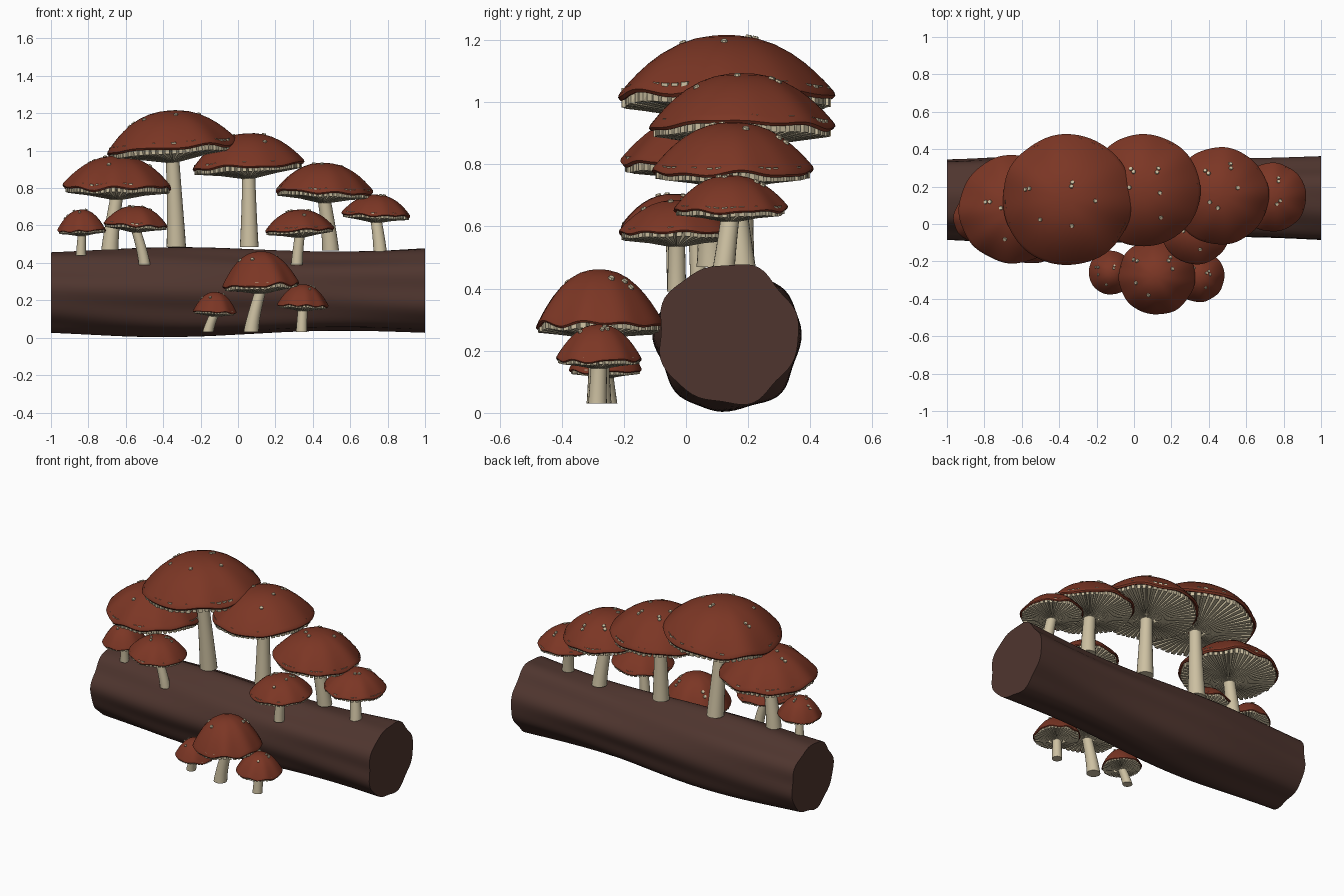
import bpy, bmesh, math, random
from math import sin, cos, pi
from mathutils import Vector, Matrix, Euler

random.seed(7)
if "Cube" in bpy.data.objects:
    bpy.data.objects.remove(bpy.data.objects["Cube"], do_unlink=True)


def material(name, rgb):
    m = bpy.data.materials.new(name)
    m.use_nodes = True
    m.diffuse_color = (*rgb, 1)
    m.node_tree.nodes["Principled BSDF"].inputs["Base Color"].default_value = (*rgb, 1)
    return m


RED = material("cap_red", (0.20, 0.037, 0.018))
CREAM = material("gill_cream", (0.61, 0.53, 0.36))
BROWN = material("bark_brown", (0.078, 0.036, 0.028))


def finish(bm, name, mat, matrix=None, smooth=True):
    me = bpy.data.meshes.new(name)
    bm.to_mesh(me)
    bm.free()
    me.materials.append(mat)
    ob = bpy.data.objects.new(name, me)
    bpy.context.collection.objects.link(ob)
    if matrix:
        ob.matrix_world = matrix
    if smooth:
        bpy.ops.object.select_all(action="DESELECT")
        ob.select_set(True)
        bpy.context.view_layer.objects.active = ob
        bpy.ops.object.shade_smooth_by_angle(angle=math.radians(50))
    return ob


def loft(rings, cap_first=False, cap_last=False):
    """Skin a list of closed point rings."""
    bm = bmesh.new()
    vs = [[bm.verts.new(p) for p in ring] for ring in rings]
    n = len(vs[0])
    for a, b in zip(vs, vs[1:]):
        for j in range(n):
            k = (j + 1) % n
            bm.faces.new((a[j], b[j], b[k], a[k]))
    if cap_first:
        bm.faces.new(vs[0])
    if cap_last:
        bm.faces.new(vs[-1][::-1])
    return bm


# Fallen log, gently swollen and fluted
def log_ring(x, n=72):
    base = 0.222 + 0.013 * cos(pi * (x + 0.35) / 0.85)
    ring = []
    for j in range(n):
        a = 2 * pi * j / n
        r = base + 0.006 * sin(5 * a + 1.6 * x) + 0.005 * sin(8 * a - 2.2 * x + 1)
        ring.append((x, 0.135 + r * cos(a), 0.247 - 0.008 * cos(2 * x + 0.7) + r * sin(a)))
    return ring


finish(loft([log_ring(1 - i / 20) for i in range(41)], True, True), "log", BROWN)


def mushroom(tag, centre, r, top, base, r_base, r_top, tilt):
    centre, base = Vector(centre), Vector(base)
    height = top - centre.z
    place = Matrix.Translation(centre) @ Euler((0, tilt, 0)).to_matrix().to_4x4()
    lobes = [(k, random.uniform(0.3, 1), random.uniform(0, 6.28)) for k in (3, 5, 7, 9)]

    def wave(a):
        return sum(w * sin(k * a + p) for k, w, p in lobes) / 2

    # Domed cap with a rippled, tucked rim
    def dome(t, a, dz=0.0, fold=None):
        w = wave(a) * min(t, 1) ** 3
        q = fold or t
        z = height * (1 - t ** 2.3) + r * (dz + 0.045 * w)
        rr = r * q * (1 + 0.012 * w)
        return Vector((rr * cos(a), rr * sin(a), z))

    n = 72
    angles = [2 * pi * j / n for j in range(n)]
    rings = [[dome(t, a) for a in angles]
             for t in (0.02, 0.15, 0.3, 0.45, 0.6, 0.72, 0.82, 0.9, 0.96, 0.99)]
    for fold, dz in ((1.0, -0.02), (0.975, -0.05), (0.92, -0.03), (0.88, 0.03)):
        rings.append([dome(1, a, dz, fold) for a in angles])
    finish(loft(rings, True), tag + "_cap", RED, place)

    # Pleated gills: broad lands split by narrow grooves
    pleats = 56 if r > 0.22 else 40
    wall, outer, middle, inner = [], [], [], []
    for i in range(pleats):
        reach = random.uniform(0.93, 0.965)
        for f, groove in ((0.0, 0), (0.62, 0), (0.72, 1), (0.9, 1)):
            a = 2 * pi * (i + f) / pleats
            w = 0.02 * wave(a)
            rad = reach - 0.06 * groove

            def point(q, z):
                return Vector((r * q * cos(a), r * q * sin(a), r * z))
            wall.append(point(rad, 0.06 + w))
            outer.append(point(rad, -0.115 + w + 0.09 * groove))
            middle.append(point(0.5, -0.175 + 0.09 * groove))
            inner.append(point(0.1, -0.25))
    finish(loft([wall, outer, middle, inner]), tag + "_gills", CREAM, place, smooth=False)

    # Stem, leaning and flared at its foot
    head = centre + place.to_3x3() @ Vector((0, 0, -0.12 * r))
    stem = []
    for i in range(9):
        s = 1 - i / 8
        c = base.lerp(head, s)
        c.x = base.x + (head.x - base.x) * s ** 1.3
        rad = r_top + (r_base - r_top) * (1 - s) ** 1.5
        stem.append([c + Vector((rad * cos(a), rad * sin(a), 0))
                     for a in (2 * pi * j / 20 for j in range(20))])
    finish(loft(stem, True, True), tag + "_stem", CREAM)

    # Small flecks scattered in pairs over the cap
    bm = bmesh.new()
    size = min(0.012, 0.045 * r + 0.002)
    for i in range(5):
        t0, a0 = random.uniform(0.2, 0.65), 2.4 * i + random.uniform(-0.5, 0.5)
        for k in range(1 + i % 2):
            t, a = t0 + k * 1.8 * size / r, a0 + 0.05 * k
            p = dome(t, a)
            normal = (dome(t + 0.02, a) - p).cross(dome(t, a + 0.02) - p).normalized()
            turn = normal.to_track_quat("Z", "Y").to_matrix().to_4x4()
            bmesh.ops.create_cone(bm, cap_ends=True, segments=7, radius1=size,
                                  radius2=size * 0.8, depth=0.008,
                                  matrix=Matrix.Translation(p + normal * 0.002) @ turn)
    finish(bm, tag + "_flecks", CREAM, place, smooth=False)


# name, cap rim centre, cap radius, cap top, stem foot, foot radius, neck radius, tilt
mushroom("tallest_mushroom", (-0.355, 0.13, 1.025), 0.35, 1.215,
         (-0.33, 0.17, 0.485), 0.052, 0.036, -0.08)
mushroom("tall_mushroom", (0.055, 0.18, 0.925), 0.30, 1.093,
         (0.06, 0.17, 0.485), 0.050, 0.035, -0.06)
mushroom("left_medium_mushroom", (0.46, 0.15, 0.785), 0.26, 0.935,
         (0.495, 0.18, 0.465), 0.045, 0.035, 0.04)
mushroom("right_medium_mushroom", (-0.645, 0.08, 0.81), 0.29, 0.973,
         (-0.685, 0.08, 0.47), 0.046, 0.034, 0.0)
mushroom("left_end_mushroom", (0.738, 0.143, 0.66), 0.184, 0.765,
         (0.76, 0.12, 0.455), 0.036, 0.030, 0.04)
mushroom("left_front_mushroom", (0.33, -0.03, 0.58), 0.185, 0.685,
         (0.315, -0.03, 0.39), 0.031, 0.027, -0.05)
mushroom("right_front_mushroom", (-0.547, -0.04, 0.605), 0.172, 0.705,
         (-0.5, -0.03, 0.39), 0.031, 0.026, 0.05)
mushroom("right_end_mushroom", (-0.835, 0.03, 0.575), 0.13, 0.685,
         (-0.84, 0.04, 0.44), 0.027, 0.022, -0.04)
mushroom("ground_mushroom", (0.122, -0.28, 0.285), 0.205, 0.462,
         (0.07, -0.28, 0.03), 0.040, 0.030, -0.05)
mushroom("ground_right_mushroom", (-0.125, -0.26, 0.14), 0.117, 0.245,
         (-0.16, -0.25, 0.03), 0.029, 0.026, 0.05)
mushroom("ground_left_mushroom", (0.347, -0.28, 0.175), 0.137, 0.285,
         (0.34, -0.285, 0.03), 0.030, 0.026, 0.03)
